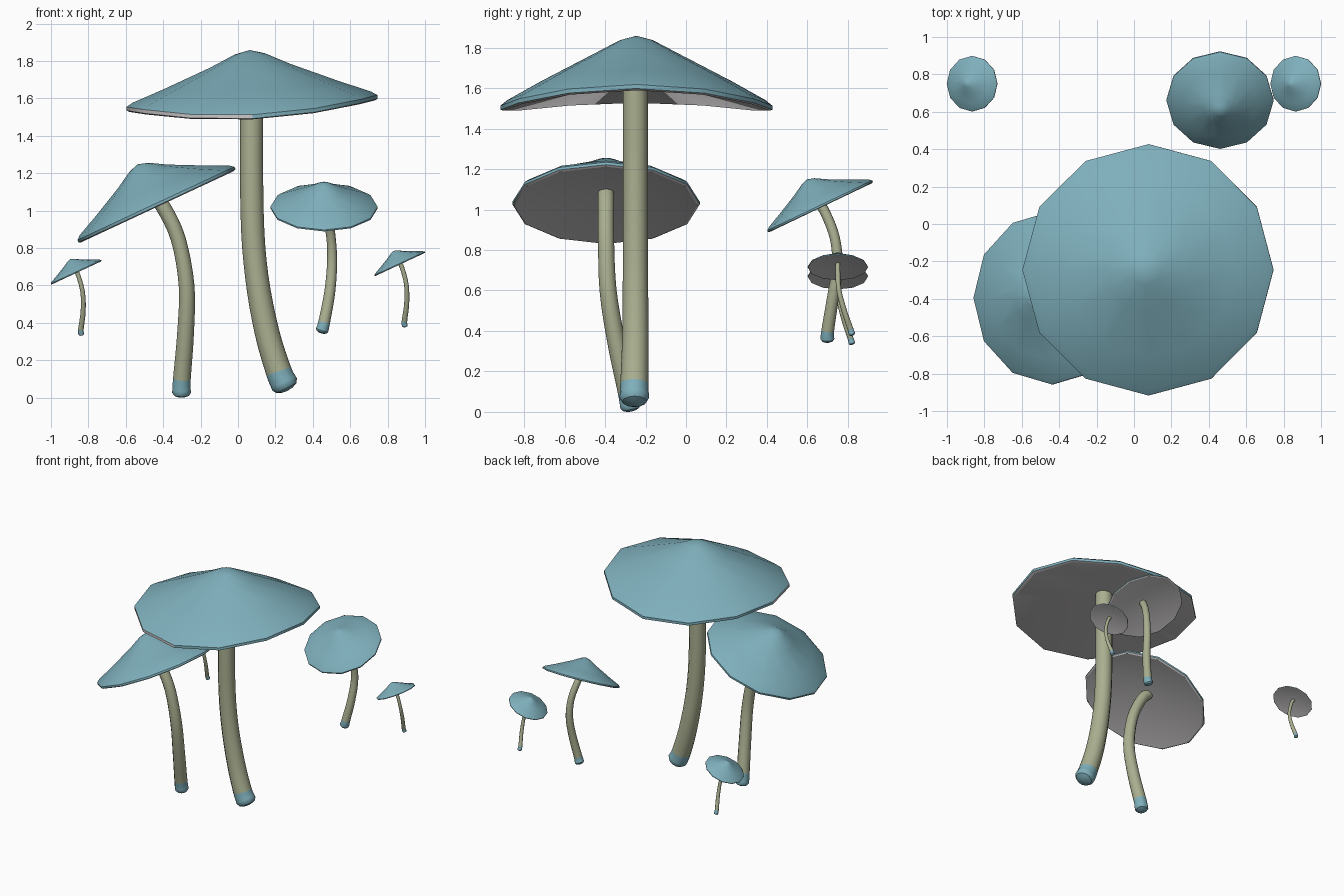
import bpy, bmesh, math
from mathutils import Vector, Matrix

if "Cube" in bpy.data.objects:
    bpy.data.objects.remove(bpy.data.objects["Cube"])


def material(name, rgb):
    m = bpy.data.materials.new(name)
    m.use_nodes = True
    m.diffuse_color = (*rgb, 1)
    m.node_tree.nodes["Principled BSDF"].inputs["Base Color"].default_value = (*rgb, 1)
    return m


TEAL = material("teal", (0.21, 0.43, 0.50))
GREY = material("pale_grey", (0.60, 0.58, 0.59))
STALK = material("stalk_green", (0.40, 0.43, 0.28))
SIDES = 12


def finish(name, bm, mats):
    bmesh.ops.recalc_face_normals(bm, faces=bm.faces)
    mesh = bpy.data.meshes.new(name)
    bm.to_mesh(mesh)
    bm.free()
    for m in mats:
        mesh.materials.append(m)
    ob = bpy.data.objects.new(name, mesh)
    bpy.context.collection.objects.link(ob)
    bpy.ops.object.select_all(action='DESELECT')
    ob.select_set(True)
    bpy.context.view_layer.objects.active = ob
    bpy.ops.object.shade_smooth_by_angle(angle=math.radians(35))


def loft(bm, rings, first, last, index):
    """Bridge rings of vertices; index(step, side) gives the material slot."""
    n = len(rings[0])
    for k in range(len(rings) - 1):
        for i in range(n):
            j = (i + 1) % n
            f = bm.faces.new((rings[k][i], rings[k][j], rings[k + 1][j], rings[k + 1][i]))
            f.material_index = index(k, i)
    for tip, ring, k in ((first, rings[0], 0), (last, rings[-1], len(rings) - 1)):
        if tip:
            for i in range(n):
                f = bm.faces.new((tip, ring[i], ring[(i + 1) % n]))
                f.material_index = index(k, i)


def cap(name, centre, radius, tilt, turn=0, steep=1.0, droop=0.0, bare_rim=False):
    # radius fraction, height fraction: dome, rim, lip
    profile = [(0.12, 0.395), (0.32, 0.30), (0.7, 0.145), (0.95, 0.05),
               (1.0, 0.02), (1.0, -0.01), (0.975, -0.022)]
    place = (Matrix.Translation(centre) @ Matrix.Rotation(math.radians(turn), 4, 'Z')
             @ Matrix.Rotation(math.radians(-tilt), 4, 'Y'))
    bm = bmesh.new()
    rings = []
    for r, h in profile:
        ring = []
        for i in range(SIDES):
            a = math.tau * i / SIDES
            sag = droop * (r * math.sin(a)) ** 2
            z = h * steep if h > 0.02 else h
            ring.append(bm.verts.new(
                place @ (radius * Vector((r * math.cos(a), r * math.sin(a), z - sag)))))
        rings.append(ring)
    top = bm.verts.new(place @ Vector((0, 0, 0.425 * steep * radius)))
    under = bm.verts.new(place @ Vector((0, 0, 0.14 * radius)))

    def colour(k, i):
        bare = bare_rim and k == 4 and SIDES // 2 <= i < SIDES * 3 // 4
        return 1 if k >= 5 or bare else 0

    loft(bm, rings, top, under, colour)
    finish(name, bm, [TEAL, GREY])


def stem(name, path, r_foot, r_top, steps=4):
    # The first stretch of the path is the coloured foot
    pts = [Vector(p) for p in path]
    ends = [2 * pts[0] - pts[1]] + pts + [2 * pts[-1] - pts[-2]]
    line = []
    for a, b, c, d in zip(ends, ends[1:], ends[2:], ends[3:]):
        for s in range(steps):
            t = s / steps
            line.append(0.5 * (2 * b + (c - a) * t + (2 * a - 5 * b + 4 * c - d) * t * t
                               + (3 * b - a - 3 * c + d) * t ** 3))
    line.append(pts[-1])
    bm = bmesh.new()
    rings = []
    last = len(line) - 1
    low = (line[1] - line[0]).normalized()

    def ring(centre, along, r):
        side = Vector((0, 1, 0)).cross(along).normalized()
        other = along.cross(side)
        rings.append([bm.verts.new(centre + r * (math.cos(a) * side + math.sin(a) * other))
                      for a in (math.tau * i / SIDES for i in range(SIDES))])

    # Rounded end of the foot
    for ang in (65, 35):
        a = math.radians(ang)
        ring(line[0] - low * r_foot * 0.5 * math.sin(a), low, r_foot * math.cos(a))
    for i, p in enumerate(line):
        along = (line[min(i + 1, last)] - line[max(i - 1, 0)]).normalized()
        t = min(1, 1.6 * i / last)
        ring(p, along, r_foot + (r_top - r_foot) * t)
    tip = bm.verts.new(line[0] - low * r_foot * 0.5)
    loft(bm, rings, tip, None, lambda k, i: 0 if k < steps + 2 else 1)
    finish(name, bm, [TEAL, STALK])


# Tall mushroom
cap("tall_cap", (0.075, -0.245, 1.573), 0.672, 2.7, droop=0.11, bare_rim=True)
stem("tall_stem", [(0.25, -0.255, 0.07), (0.218, -0.255, 0.14), (0.155, -0.25, 0.35),
                   (0.10, -0.25, 0.65), (0.075, -0.25, 1.0), (0.073, -0.25, 1.66)],
     0.073, 0.062)

# Leaning mushroom on the right
cap("leaning_cap", (-0.435, -0.395, 1.03), 0.463, 25, steep=1.22)
stem("leaning_stem", [(-0.302, -0.275, 0.026), (-0.30, -0.29, 0.10), (-0.28, -0.345, 0.35),
                      (-0.275, -0.385, 0.6), (-0.32, -0.395, 0.85), (-0.40, -0.395, 1.02),
                      (-0.462, -0.395, 1.09)], 0.05, 0.04)

# Middle mushroom at the back
cap("back_cap", (0.46, 0.663, 1.015), 0.287, 25.5, turn=90, steep=1.22)
stem("back_stem", [(0.449, 0.699, 0.36), (0.46, 0.70, 0.40), (0.49, 0.725, 0.56),
                   (0.503, 0.748, 0.72), (0.497, 0.735, 0.86), (0.475, 0.69, 0.98),
                   (0.46, 0.647, 1.05)], 0.034, 0.025)

# Pair of little mushrooms at the back corners
for label, x, z in (("right", -0.865, 0.67), ("left", 0.865, 0.715)):
    cap("little_cap_" + label, (x, 0.75, z), 0.149, 25, steep=1.22)
    path = [(0.027, 0.07, -0.33), (0.025, 0.062, -0.305), (0.037, 0.03, -0.21),
            (0.035, 0.005, -0.11), (0.012, 0, -0.02), (-0.009, 0, 0.02)]
    stem("little_stem_" + label, [(x + a, 0.75 + b, z + c) for a, b, c in path], 0.016, 0.012)
